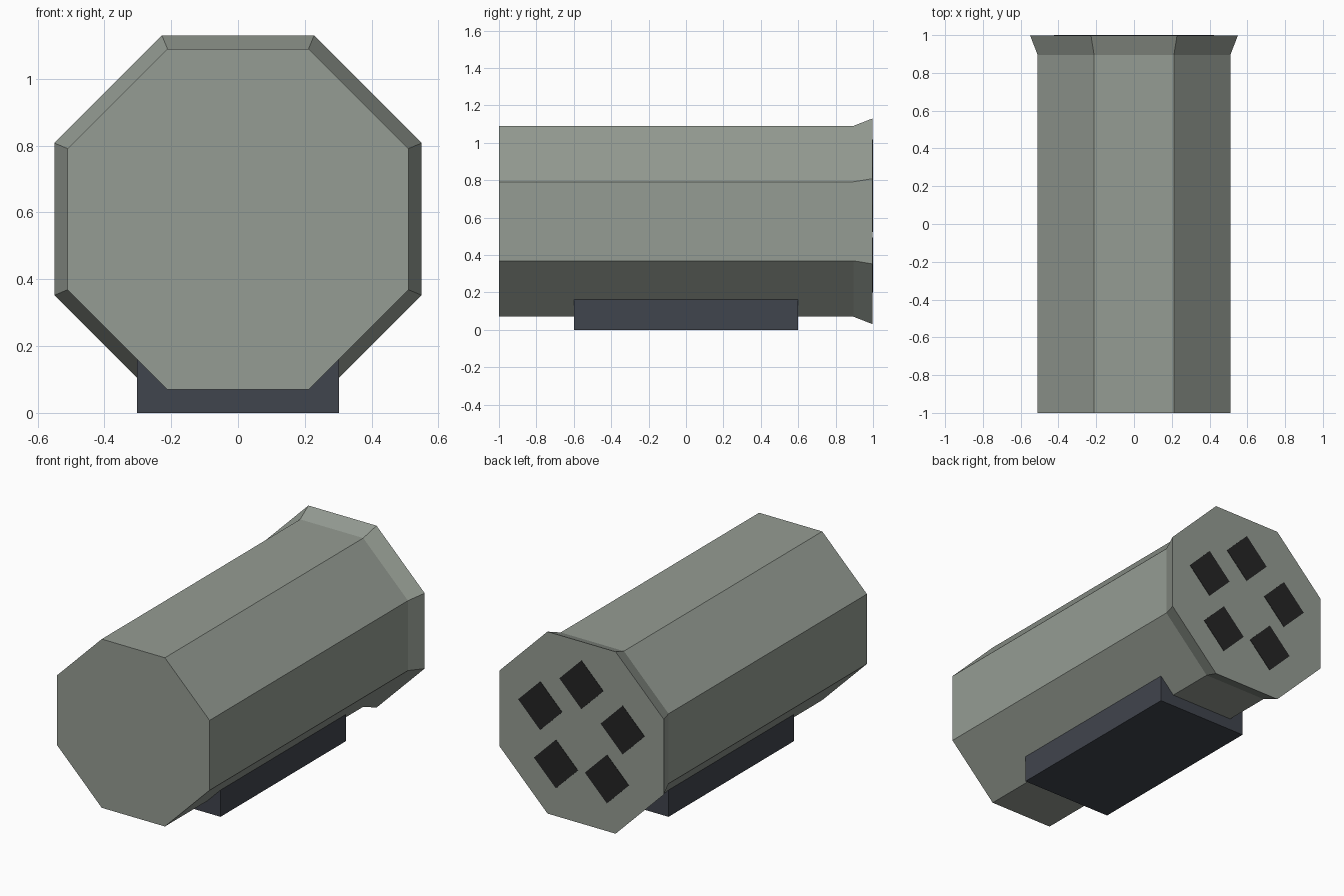
import bpy, bmesh
from math import pi, cos, sin

cube = bpy.data.objects.get("Cube")
if cube:
    bpy.data.objects.remove(cube, do_unlink=True)

AXIS_Z = 0.58      # height of the tube's centre line
BACK_Y = 0.998     # back face, leaving room for the thin port plates


def material(name, rgb):
    mat = bpy.data.materials.new(name)
    mat.use_nodes = True
    mat.diffuse_color = (*rgb, 1)
    mat.node_tree.nodes["Principled BSDF"].inputs["Base Color"].default_value = (*rgb, 1)
    return mat


def lofted(name, sides, sections, mat, turn=0.0, x=0.0, z=AXIS_Z):
    """Closed solid along y through (y, corner radius) polygon sections."""
    bm = bmesh.new()
    rings = []
    for y, r in sections:
        angles = [turn + 2 * pi * i / sides for i in range(sides)]
        rings.append([bm.verts.new((x + r * cos(a), y, z + r * sin(a))) for a in angles])
    for a, b in zip(rings, rings[1:]):
        for i in range(sides):
            j = (i + 1) % sides
            bm.faces.new((a[i], a[j], b[j], b[i]))
    bm.faces.new(rings[0])
    bm.faces.new(rings[-1])
    bmesh.ops.recalc_face_normals(bm, faces=bm.faces)
    mesh = bpy.data.meshes.new(name)
    bm.to_mesh(mesh)
    bm.free()
    mesh.materials.append(mat)
    obj = bpy.data.objects.new(name, mesh)
    bpy.context.collection.objects.link(obj)
    return obj


body_grey = material("grey green", (0.300, 0.332, 0.292))
base_blue = material("dark slate", (0.051, 0.058, 0.074))
port_black = material("near black", (0.018, 0.018, 0.018))

# Octagonal tube with a flared rim at the back
flat = cos(pi / 8)
lofted("tube_body", 8,
       [(-1, 0.51 / flat), (0.895, 0.51 / flat), (BACK_Y, 0.55 / flat)],
       body_grey, turn=pi / 8)

# Five diamond ports in a ring on the back face
for i in range(5):
    a = pi / 2 + 2 * pi * i / 5
    lofted(f"port_{i + 1}", 4, [(BACK_Y - 0.002, 0.147), (1, 0.147)], port_black,
           x=0.29 * cos(a), z=AXIS_Z + 0.29 * sin(a))

# Mounting block below the tube
bpy.ops.mesh.primitive_cube_add(size=1, location=(0, 0, 0.1))
base = bpy.context.object
base.name = "mount_base"
base.scale = (0.606, 1.2, 0.2)
bpy.ops.object.transform_apply(location=False, rotation=False, scale=True)
base.data.materials.append(base_blue)
